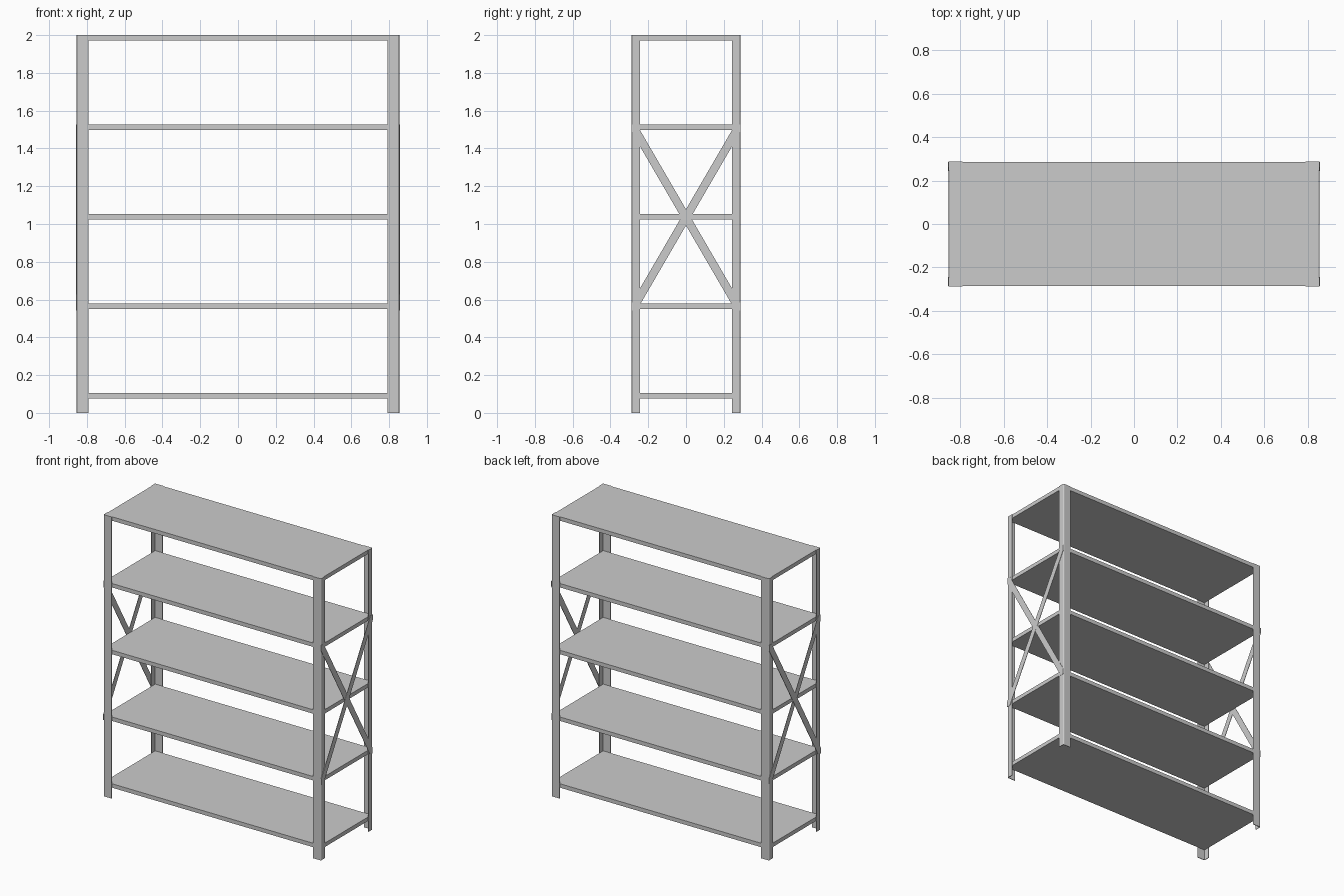
import bpy, bmesh
from math import sin, cos, pi

if "Cube" in bpy.data.objects:
    bpy.data.objects.remove(bpy.data.objects["Cube"])

X, Y, H = 0.854, 0.289, 2.0      # outer half width, half depth, height
T = 0.004                        # sheet thickness


def prism(name, pts, vec):
    """Extrude a closed 3D outline along vec."""
    bm = bmesh.new()
    face = bm.faces.new([bm.verts.new(p) for p in pts])
    ext = bmesh.ops.extrude_face_region(bm, geom=[face])
    verts = [v for v in ext["geom"] if isinstance(v, bmesh.types.BMVert)]
    bmesh.ops.translate(bm, verts=verts, vec=vec)
    bmesh.ops.recalc_face_normals(bm, faces=bm.faces)
    me = bpy.data.meshes.new(name)
    bm.to_mesh(me)
    bm.free()
    ob = bpy.data.objects.new(name, me)
    bpy.context.collection.objects.link(ob)
    return ob


# Corner posts: L-shaped angle profile with a softly rounded outer corner
R, FX, FY = 0.007, 0.063, 0.046
arc = [(X - R + R * cos(a), Y - R + R * sin(a))
       for a in (i * pi / 8 for i in range(5))]
profile = [(X - FX, Y - T), (X - T, Y - T), (X - T, Y - FY), (X, Y - FY)] + arc + [(X - FX, Y)]
for sx, side in ((-1, "left"), (1, "right")):
    for sy, end in ((-1, "front"), (1, "back")):
        prism(f"{end}_{side}_post", [(sx * x, sy * y, 0) for x, y in profile], (0, 0, H))

# Five solid shelves nested inside the posts
SX, SY, ST = X - T, Y - T, 0.028
for i in range(5):
    top = H - 0.474 * i
    outline = [(-SX, -SY, top - ST), (SX, -SY, top - ST), (SX, SY, top - ST), (-SX, SY, top - ST)]
    prism(f"shelf_{i + 1}", outline, (0, 0, ST))

# Crossed flat braces on the outside of each end, trimmed to the post edge
ZC, HZ, SLOPE, V = 1.035, 0.493, 1.72, 0.043
half = [(Y, SLOPE * Y - V), (Y, HZ), ((HZ - V) / SLOPE, HZ)]
brace = half + [(-y, -z) for y, z in half]
for sx, side in ((-1, "left"), (1, "right")):
    for sy, lean in ((-1, "forward"), (1, "backward")):
        depth = 0.003 if sy > 0 else 0.002
        prism(f"{side}_brace_{lean}", [(sx * X, sy * y, ZC + z) for y, z in brace],
              (sx * depth, 0, 0))
